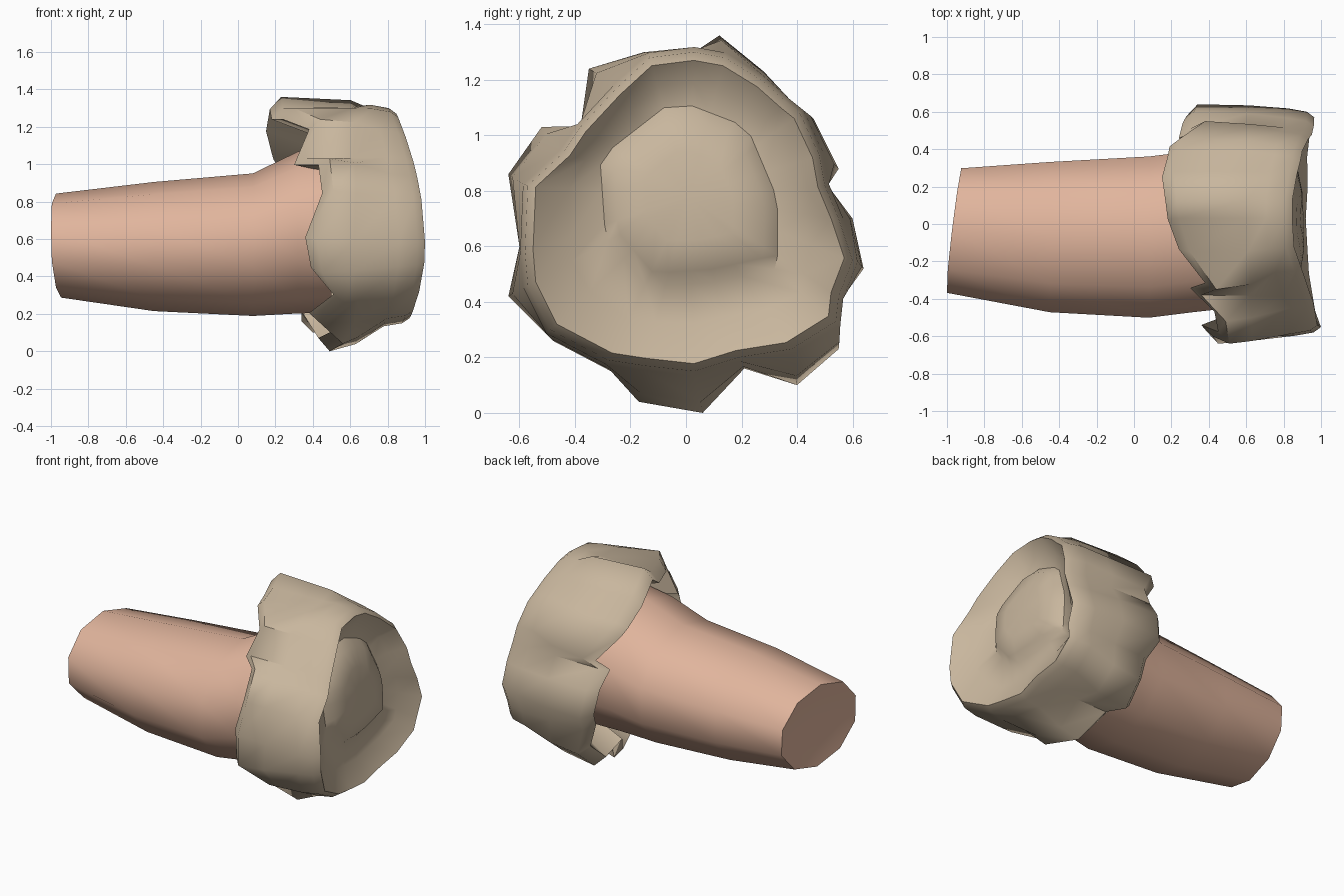
import bpy, bmesh, math

if "Cube" in bpy.data.objects:
    bpy.data.objects.remove(bpy.data.objects["Cube"])


def material(name, color):
    m = bpy.data.materials.new(name)
    m.diffuse_color = (*color, 1)
    m.use_nodes = True
    m.node_tree.nodes["Principled BSDF"].inputs["Base Color"].default_value = m.diffuse_color
    return m


def loft(name, rings, mat, tip=None, angle=40):
    """Skin a list of rings that share one point count, with a fan to the tip."""
    bm = bmesh.new()
    loops = [[bm.verts.new(p) for p in ring] for ring in rings]
    n = len(loops[0])
    for a, b in zip(loops, loops[1:]):
        for i in range(n):
            j = (i + 1) % n
            bm.faces.new((a[i], a[j], b[j], b[i]))
    t = bm.verts.new(tip)
    for i in range(n):
        bm.faces.new((t, loops[0][(i + 1) % n], loops[0][i]))
    bmesh.ops.recalc_face_normals(bm, faces=bm.faces)
    me = bpy.data.meshes.new(name)
    bm.to_mesh(me)
    bm.free()
    me.materials.append(mat)
    ob = bpy.data.objects.new(name, me)
    bpy.context.collection.objects.link(ob)
    bpy.ops.object.select_all(action='DESELECT')
    ob.select_set(True)
    bpy.context.view_layer.objects.active = ob
    bpy.ops.object.shade_smooth_by_angle(angle=math.radians(angle))
    return ob


tan = material("tan", (0.58, 0.47, 0.34))
pink = material("pale_pink", (0.75, 0.46, 0.335))

# Ragged skirt edge of the cap: y, z, x
skirt = [(0.03, 1.30, 0.24), (-0.15, 1.30, 0.30), (-0.35, 1.24, 0.44), (-0.38, 1.03, 0.36),
         (-0.52, 1.03, 0.49), (-0.64, 0.86, 0.51), (-0.60, 0.60, 0.42), (-0.64, 0.42, 0.45),
         (-0.48, 0.26, 0.57), (-0.27, 0.15, 0.44), (-0.17, 0.04, 0.56), (0.06, 0.0, 0.49),
         (0.21, 0.16, 0.40), (0.40, 0.10, 0.40), (0.55, 0.23, 0.42), (0.55, 0.40, 0.38),
         (0.64, 0.52, 0.34), (0.60, 0.70, 0.32), (0.51, 0.82, 0.30), (0.55, 0.88, 0.38),
         (0.46, 1.06, 0.25), (0.40, 1.10, 0.24), (0.28, 1.23, 0.21), (0.12, 1.36, 0.23)]
# Outline of the open face: y, z
rim = [(0.03, 1.30), (-0.13, 1.28), (-0.25, 1.17), (-0.38, 1.03), (-0.44, 0.94), (-0.57, 0.82),
       (-0.58, 0.58), (-0.57, 0.46), (-0.49, 0.30), (-0.28, 0.19), (-0.15, 0.17), (0.03, 0.15),
       (0.19, 0.20), (0.38, 0.23), (0.54, 0.33), (0.55, 0.42), (0.60, 0.55), (0.55, 0.70),
       (0.50, 0.82), (0.48, 0.93), (0.41, 1.08), (0.36, 1.12), (0.27, 1.20), (0.14, 1.28)]
# Outline of the central bulge: y, z
hub = [(0.33, 0.77), (0.22, 1.03), (-0.04, 1.13), (-0.31, 0.92), (-0.29, 0.63),
       (-0.14, 0.455), (0.10, 0.47), (0.33, 0.52)]
CZ, HY, HZ = 0.70, 0.01, 0.78


def rim_x(y, z):
    bow = 0.27 if z > 0.55 else 0.5
    return 1.0 - bow * (z - 0.55) ** 2 - (0.06 * y if y > 0 else 0)


def toward(y, z, k, cz=CZ):
    return y * k, cz + (z - cz) * k


def hub_radius(a):
    """Distance from the bulge centre to its outline along angle a."""
    dy, dz = math.cos(a), math.sin(a)
    for (y0, z0), (y1, z1) in zip(hub, hub[1:] + hub[:1]):
        py, pz, ey, ez = y0 - HY, z0 - HZ, y1 - y0, z1 - z0
        den = dy * ez - dz * ey
        if abs(den) < 1e-9:
            continue
        r, s = (py * ez - pz * ey) / den, (py * dz - pz * dy) / den
        if r > 0 and -1e-6 <= s <= 1 + 1e-6:
            return r
    return 0.32


def hub_ring(k, drop):
    """Ring of the bulge, sunk below the bowed rim surface."""
    out = []
    for y, z in rim:
        a = math.atan2(z - HZ, y - HY)
        r = hub_radius(a)
        ey, ez = HY + r * math.cos(a), HZ + r * math.sin(a)
        x = 0.93 + (rim_x(ey, ez) - 0.93) * k - drop
        out.append((x, HY + r * k * math.cos(a), HZ + r * k * math.sin(a)))
    return out


crest = [(rim_x(y, z), *toward(y, z, 0.95)) for y, z in rim]
outline = [(rim_x(y, z) - 0.04, y, z) for y, z in rim]
shoulder, body = [], []
for (sy, sz, sx), (y, z) in zip(skirt, rim):
    oy, oz = toward(y, z, 1.03)
    shoulder.append((rim_x(y, z) - 0.14, oy, max(oz, 0.1)))
    body.append((0.62 + 0.1 * (sx - 0.4), *toward(sy * 0.7 + y * 0.3, sz * 0.7 + z * 0.3, 1.01)))
edge = [(x, y, z) for y, z, x in skirt]
lip = [(x - 0.06, *toward(y, z, 0.90)) for y, z, x in skirt]
inner = [(x + 0.16, *toward(y, z, 0.76)) for y, z, x in skirt]
base = hub_ring(1.0, 0.145)
bowl = [tuple(0.5 * (p + q) - (0.025 if i == 0 else 0) for i, (p, q) in enumerate(zip(a, b)))
        for a, b in zip(base, crest)]

# Cap: central bulge, shallow bowl, rounded rim, outer wall, ragged lip, inside wall
loft("cap", [hub_ring(0.5, 0.055), hub_ring(0.85, 0.095), base, bowl,
             crest, outline, shoulder, body, edge, lip, inner],
     tan, tip=(0.89, HY, HZ), angle=55)

# Stem: tapered tube, stations are x, centre y, centre z, half width, half height
stations = [(-0.955, -0.035, 0.565, 0.34, 0.27), (-0.45, -0.07, 0.56, 0.41, 0.335),
            (0.08, -0.07, 0.57, 0.44, 0.37), (0.32, -0.04, 0.635, 0.44, 0.42),
            (0.50, -0.02, 0.66, 0.44, 0.44)]


def stem_ring(x, cy, cz, w, h, tilted):
    ring = []
    for i in range(10):
        a = 2 * math.pi * (i + 0.5) / 10
        y, z = cy + w * 1.03 * math.cos(a), cz + h * 1.03 * math.sin(a)
        tilt = 0.12 * y - 0.05 * (z - 0.56) if tilted else 0
        ring.append((max(-1, x + tilt), y, z))
    return ring


# The slanted free end is slightly hollow
rings = [stem_ring(-0.94, -0.035, 0.565, 0.24, 0.19, True)]
rings += [stem_ring(*s, k == 0) for k, s in enumerate(stations)]
loft("stem", rings, pink, tip=(-0.935, -0.035, 0.565), angle=60)
